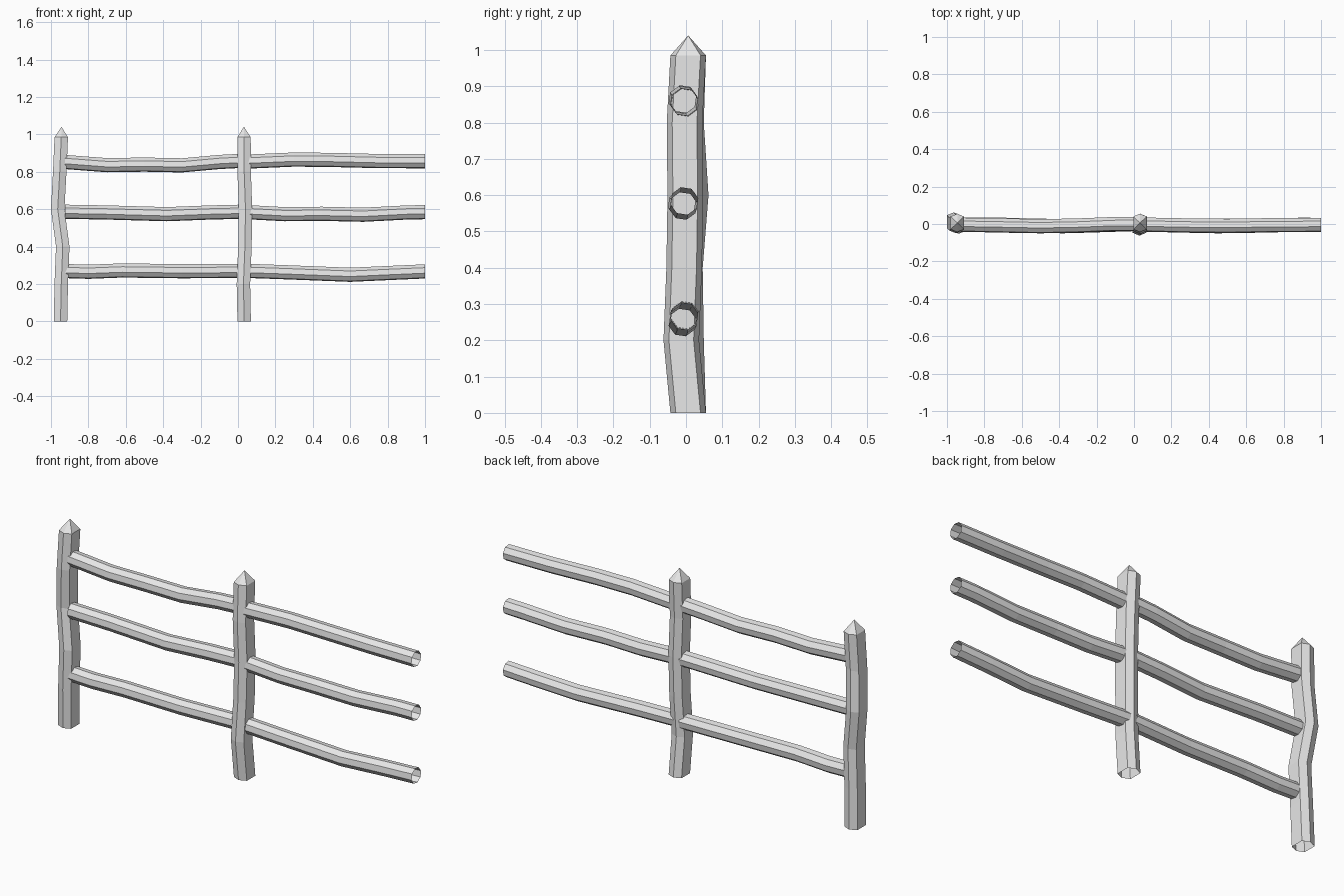
import bpy, bmesh, math

if "Cube" in bpy.data.objects:
    bpy.data.objects.remove(bpy.data.objects["Cube"])

wood = bpy.data.materials.new("grey_wood")
wood.diffuse_color = (0.8, 0.8, 0.8, 1)
wood.use_nodes = True
wood.node_tree.nodes["Principled BSDF"].inputs["Base Color"].default_value = wood.diffuse_color


def skin(name, rings, tip=None):
    """Open tube through equal-length rings of points, optionally closed to a tip."""
    bm = bmesh.new()
    loops = [[bm.verts.new(p) for p in ring] for ring in rings]
    n = len(loops[0])
    for a, b in zip(loops, loops[1:]):
        for i in range(n):
            j = (i + 1) % n
            bm.faces.new((a[i], a[j], b[j], b[i]))
    if tip:
        t = bm.verts.new(tip)
        for i in range(n):
            bm.faces.new((loops[-1][i], loops[-1][(i + 1) % n], t))
    mesh = bpy.data.meshes.new(name)
    bm.to_mesh(mesh)
    bm.free()
    mesh.materials.append(wood)
    bpy.context.collection.objects.link(bpy.data.objects.new(name, mesh))


# Slightly flattened six-sided post section
HEX = [(0, -.049), (.036, -.034), (.036, .034), (0, .049), (-.036, .034), (-.036, -.034)]


def post(name, path, tip):
    rings = [[(cx + x, cy + y, z) for x, y in HEX] for cx, cy, z in path]
    skin(name, rings, tip)


def rail(name, path, r=.039):
    angles = [math.radians(45 * i + 14) for i in range(8)]
    skin(name, [[(x, cy + r * math.cos(a), cz + r * math.sin(a)) for a in angles]
                for x, cy, cz in path])


# Posts: (x, y, z) centre line
post("end_post", [(-.949, .006, 0), (-.945, .0, .2), (-.937, -.003, .4),
                  (-.964, .013, .6), (-.953, .0, .8), (-.945, .006, .985)],
     (-.944, .006, 1.04))
post("middle_post", [(.033, .006, 0), (.029, -.013, .2), (.037, -.005, .4),
                     (.04, -.002, .6), (.033, -.004, .8), (.032, .006, .985)],
     (.032, .006, 1.04))

# Rails: left and right spans, from the top down
rail("top_rail_left", [(-.925, -.004, .852), (-.7, -.008, .835), (-.5, -.012, .838),
                       (-.3, -.008, .834), (-.1, .0, .852), (.015, .0, .858)])
rail("top_rail_right", [(.045, -.003, .854), (.3, -.008, .865), (.5, -.01, .863),
                        (.75, -.006, .857), (1, -.005, .856)])
rail("middle_rail_left", [(-.925, -.003, .586), (-.7, -.004, .582), (-.38, -.012, .573),
                          (-.15, -.003, .582), (.015, .0, .586)])
rail("middle_rail_right", [(.045, -.003, .584), (.25, -.008, .573), (.45, -.012, .575),
                           (.67, -.008, .57), (.9, -.004, .582), (1, -.005, .584)])
rail("bottom_rail_left", [(-.925, -.004, .269), (-.8, -.006, .265), (-.62, -.01, .272),
                          (-.3, -.01, .268), (.015, .0, .27)])
rail("bottom_rail_right", [(.045, -.003, .27), (.27, -.008, .262), (.6, -.01, .249),
                           (.82, -.005, .259), (1, -.005, .267)])
